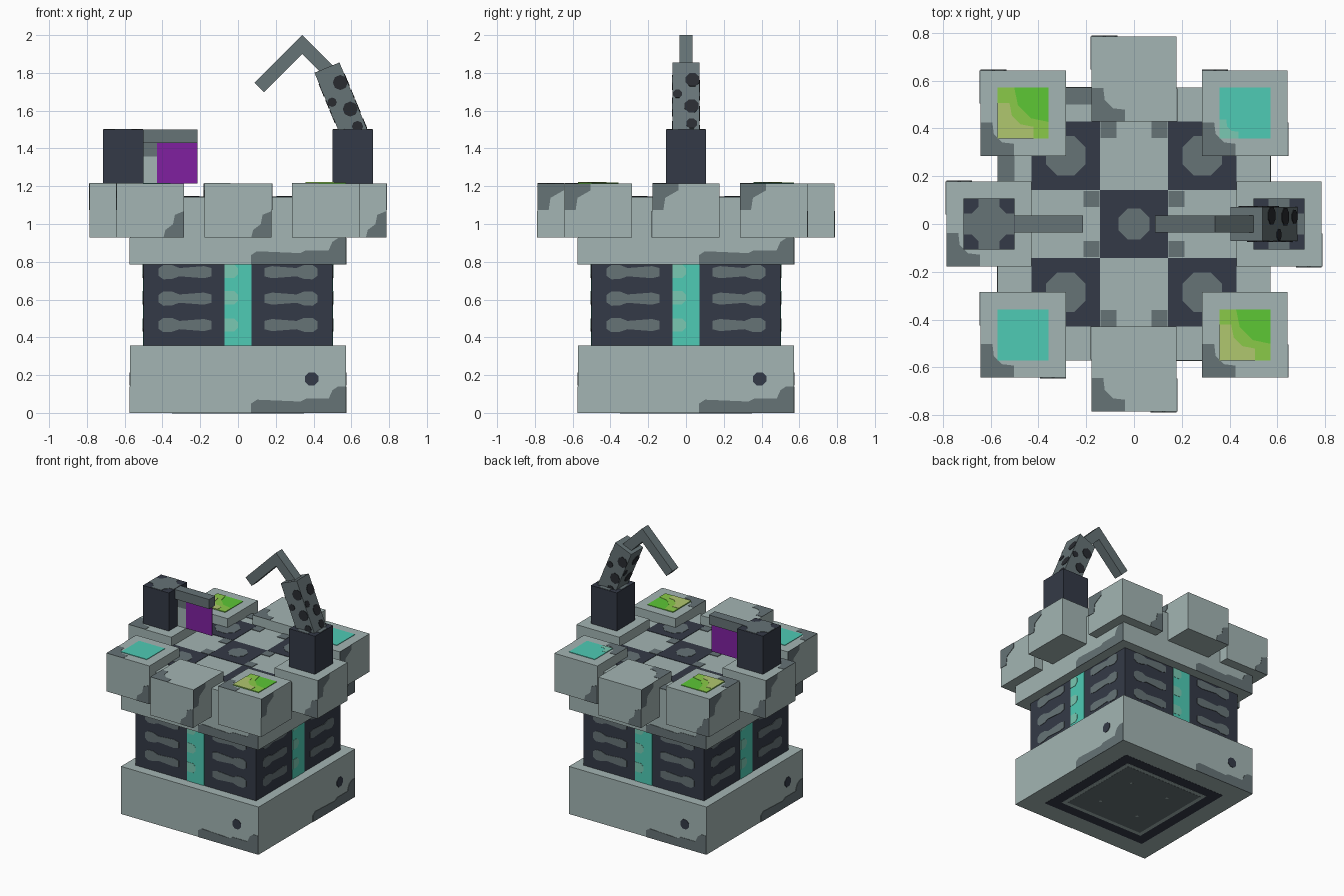
import bpy, bmesh, math
from mathutils import Matrix, Vector

if "Cube" in bpy.data.objects:
    bpy.data.objects.remove(bpy.data.objects["Cube"])

U = 2 / 28  # one model unit


def colour(name, hexa):
    m = bpy.data.materials.new(name)
    c = [int(hexa[i:i + 2], 16) / 255 for i in (0, 2, 4)]
    m.diffuse_color = [*(v / 12.92 if v < .04045 else ((v + .055) / 1.055) ** 2.4 for v in c), 1]
    m.use_nodes = True
    m.node_tree.nodes["Principled BSDF"].inputs["Base Color"].default_value = m.diffuse_color
    return m


LIGHT = colour("light_stone", "A3B5B3")
GREY = colour("grey_stone", "667376")
DARK = colour("dark_slate", "343A47")
BLACK = colour("black_spot", "282B30")
TEAL = colour("teal", "4ECBB5")
PALE = colour("pale_teal", "7AC8B2")
GREEN = colour("green", "5DC735")
LIME = colour("lime", "8ACA48")
OLIVE = colour("olive_yellow", "B0C76E")
PURPLE = colour("purple", "8020A0")


def finish(name, bm, mat):
    bmesh.ops.recalc_face_normals(bm, faces=bm.faces)
    me = bpy.data.meshes.new(name)
    bm.to_mesh(me)
    bm.free()
    me.materials.append(mat)
    ob = bpy.data.objects.new(name, me)
    bpy.context.collection.objects.link(ob)
    return ob


def box(name, mat, lo, hi, matrix=Matrix()):
    bm = bmesh.new()
    bmesh.ops.create_cube(bm, size=1)
    lo, hi = Vector(lo), Vector(hi)
    for v in bm.verts:
        v.co = matrix @ Vector([(lo[i] + hi[i]) / 2 + v.co[i] * (hi[i] - lo[i]) for i in range(3)])
    return finish(name, bm, mat)


def plates(name, mat, polys, frames, t=.003):
    """Thin painted plates: every outline repeated on every face frame."""
    bm = bmesh.new()
    for f in frames:
        for p in polys:
            a = [bm.verts.new(f @ Vector((x, y, -.001))) for x, y in p]
            b = [bm.verts.new(f @ Vector((x, y, t))) for x, y in p]
            bm.faces.new(a[::-1])
            bm.faces.new(b)
            for i in range(len(p)):
                j = (i + 1) % len(p)
                bm.faces.new((a[i], a[j], b[j], b[i]))
    return finish(name, bm, mat)


def side(half, k=0, z=0, c=(0, 0)):
    """Frame of a vertical face: x along the face, y up, z outward."""
    return (Matrix.Translation((c[0], c[1], z)) @ Matrix.Rotation(k * math.pi / 2, 4, 'Z')
            @ Matrix.Translation((0, -half, 0)) @ Matrix.Rotation(math.pi / 2, 4, 'X'))


def up(x, y, z):
    return Matrix.Translation((x, y, z))


def rect(x0, y0, x1, y1):
    return [(x0, y0), (x1, y0), (x1, y1), (x0, y1)]


def octa(x, y, r, n=8):
    return [(x + r * math.cos((i + .5) * 2 * math.pi / n), y + r * math.sin((i + .5) * 2 * math.pi / n))
            for i in range(n)]


def steps(h, s, e):
    """Stepped patch in the lower left corner of a square of half width h."""
    return [(-h, -h), (-h + s, -h), (-h + s, -h + e), (-h + s * .65, -h + s * .4),
            (-h + s * .4, -h + s * .65), (-h + e, -h + s), (-h, -h + s)]


# Main body: base, core and upper slab
box("base", LIGHT, (-8 * U, -8 * U, 0), (8 * U, 8 * U, 5 * U))
box("core", DARK, (-7 * U, -7 * U, 5 * U), (7 * U, 7 * U, 11 * U))
box("upper_slab", LIGHT, (-8 * U, -8 * U, 11 * U), (8 * U, 8 * U, 16 * U))

# Worn edges and bolt holes on the base and slab
worn = [(.07, 0), (.57, 0), (.57, .14), (.53, .14), (.5, .12), (.48, .075), (.36, .075),
        (.33, .06), (.1, .07), (.07, .05)]
plates("worn_edges", GREY, [worn], [side(8 * U, k, z) for k in range(4) for z in (0, 11 * U)])
plates("bolt_holes", DARK, [octa(.39, .18, .038)], [side(8 * U, k) for k in range(4)])

# Core vents and glowing strips
core_sides = [side(7 * U, k) for k in range(4)]


def bar(x0, x1, z, top=.038):
    m = .022
    return [(x0, z - .02), (x0 + .025, z - .038), (x0 + .07, z - .036), (x0 + .11, z - m), (x1 - .04, z - .032),
            (x1, z - .022), (x1, z + .022), (x1 - .04, min(z + .032, z + top)), (x0 + .11, z + m),
            (x0 + .07, z + top), (x0 + .025, z + top), (x0, z + .02)]


bars = []
for z in (.465, .605, .745):
    b = bar(-.42, -.14, z)
    bars += [b, [(-x, y) for x, y in b[::-1]]]
plates("core_vents", GREY, bars, core_sides)
plates("glow_strips", TEAL, [rect(-U, 5 * U, U, 11 * U)], core_sides)
pale = [[(-U, z - .035), (-.02, z - .035), (0, z - .015), (0, z + .015), (-.02, z + .035), (-U, z + .035)]
        for z in (.465, .61, .75)]
plates("glow_highlights", PALE, pale, core_sides, .005)

# Crenel blocks: four in the middles and four on the corners
w = 2.5 * U
mids = [(8.5 * U, 0), (-8.5 * U, 0), (0, 8.5 * U), (0, -8.5 * U)]
corners = [(sx * 6.5 * U, sy * 6.5 * U) for sx in (-1, 1) for sy in (-1, 1)]
low, high, tops = [], [], []
for i, (x, y) in enumerate(mids + corners):
    box("middle_block" if i < 4 else "corner_block", LIGHT,
        (x - w, y - w, 13 * U), (x + w, y + w, 17 * U))
    for k in range(4):
        n = (math.sin(k * math.pi / 2), -math.cos(k * math.pi / 2))
        front_right = x > .3 and y < -.3 and k == 0
        if n[0] * x + n[1] * y > -.1 and not front_right:
            (high if k % 2 else low).append(side(w, k, 13 * U, (x, y)))
    if not (x > .5 and y == 0):
        tops.append(up(x, y, 17 * U))
low_patch = [(.07, 0), (w, 0), (w, .14), (.13, .12), (.12, .07), (.08, .04)]
high_patch = [(-w, .145), (-.12, .145), (-.11, .21), (-.04, .25), (-.04, 4 * U), (-w, 4 * U)]
plates("block_low_wear", GREY, [low_patch], low)
plates("block_high_wear", GREY, [high_patch], high)
plates("block_top_wear", GREY, [steps(w, .14, .05)], tops, .002)

# Coloured tiles on the corner blocks
h = 1.5 * U
full = rect(-h, -h, h, h)
teal_at = [up(x, y, 17 * U) for x, y in corners if x * y > 0]
lime_at = [up(x, y, 17 * U) for x, y in corners if x * y < 0]
plates("teal_tiles", TEAL, [full], teal_at, .004)
plates("teal_tile_highlights", PALE, [steps(h, .08, .03)], teal_at[1:], .006)
plates("green_tiles", GREEN, [full], lime_at, .004)
plates("lime_bands", LIME, [steps(h, 3 * U, .07)], lime_at, .006)
plates("olive_bands", OLIVE, [steps(h, 2.1 * U, .05)], lime_at, .008)

# Chequered floor in the middle of the top
deck = [up(0, 0, 16 * U)]
cells = [(0, 0)] + [(sx * 4 * U, sy * 4 * U) for sx in (-1, 1) for sy in (-1, 1)]
plates("floor_dark_cells", DARK, [rect(x - 2 * U, y - 2 * U, x + 2 * U, y + 2 * U) for x, y in cells], deck)
plates("floor_cell_centres", GREY, [octa(x, y, .07 if x == 0 else .09) for x, y in cells], deck, .005)
chips = []
for sx in (-1, 1):
    for sy in (-1, 1):
        for x, y in ((.107, .395), (.178, .105)):
            chips.append(rect(sx * x - .034, sy * y - .034, sx * x + .034, sy * y + .034))
chips += [rect(-.29, .5, -.12, .57), rect(-.57, .18, -.5, .29)]
plates("floor_chips", GREY, chips, deck, .004)

# Underside panel
below = [Matrix.Rotation(math.pi, 4, 'X')]
for i, (name, mat, r) in enumerate([("underside_frame", DARK, .43), ("underside_ring", LIGHT, .35),
                                    ("underside_panel", GREY, .32)]):
    plates(name, mat, [rect(-r, -r, r, r)], below, .001 + .001 * i)
plates("underside_rivets", LIGHT, [octa(sx * .16, sy * .16, .012) for sx in (-1, 1) for sy in (-1, 1)],
       below, .004)

# Posts on the left and right blocks, with worn caps
for s in (-1, 1):
    box("post", DARK, (s * 8.5 * U - h, -h, 17 * U), (s * 8.5 * U + h, h, 21 * U))
a, b = .045, .075
plus = [(-a, -h), (a, -h), (a, -b), (b, -a), (h, -a), (h, a), (b, a), (a, b), (a, h), (-a, h),
        (-a, b), (-b, a), (-h, a), (-h, -a), (-b, -a), (-a, -b)]
plus = [(x * .97, y * .97) for x, y in plus]
plates("post_caps", GREY, [plus], [up(s * 8.5 * U, 0, 21 * U) for s in (-1, 1)])

# Banner on the left post
box("banner_arm", GREY, (-7 * U, -U / 2, 20 * U), (-3 * U, U / 2, 21 * U))
box("banner_cloth", PURPLE, (-6 * U, -.003, 17 * U), (-3 * U, .003, 20 * U))
box("banner_edge", LIGHT, (-7 * U, -.003, 17 * U), (-6 * U, .003, 19 * U))
box("banner_edge_top", GREY, (-7 * U, -.003, 19 * U), (-6 * U, .003, 20 * U))

# Crane on the right post: leaning boom with spots, then a bent jib
lean = Matrix.Translation((.471, 0, 1.828)) @ Matrix.Rotation(math.radians(-22.5), 4, 'Y')
box("crane_boom", GREY, (-U, -U, -6 * U), (U, U, 0), lean)
spots = [octa(.035, -.1, .04), octa(.03, -.25, .04), octa(-.045, -.18, .025), octa(.03, -.35, .03)]
plates("boom_spots", BLACK, spots, [lean @ side(U, k) for k in range(4)])
for name, ang, length in (("jib_outer", -45, 5), ("jib_inner", 45, 4)):
    m = Matrix.Translation((.34, 0, 2)) @ Matrix.Rotation(math.radians(ang), 4, 'Y')
    x0, x1 = (-length * U, 0) if ang < 0 else (0, length * U)
    box(name, GREY, (x0, -U / 2, -U), (x1, U / 2, 0), m)
